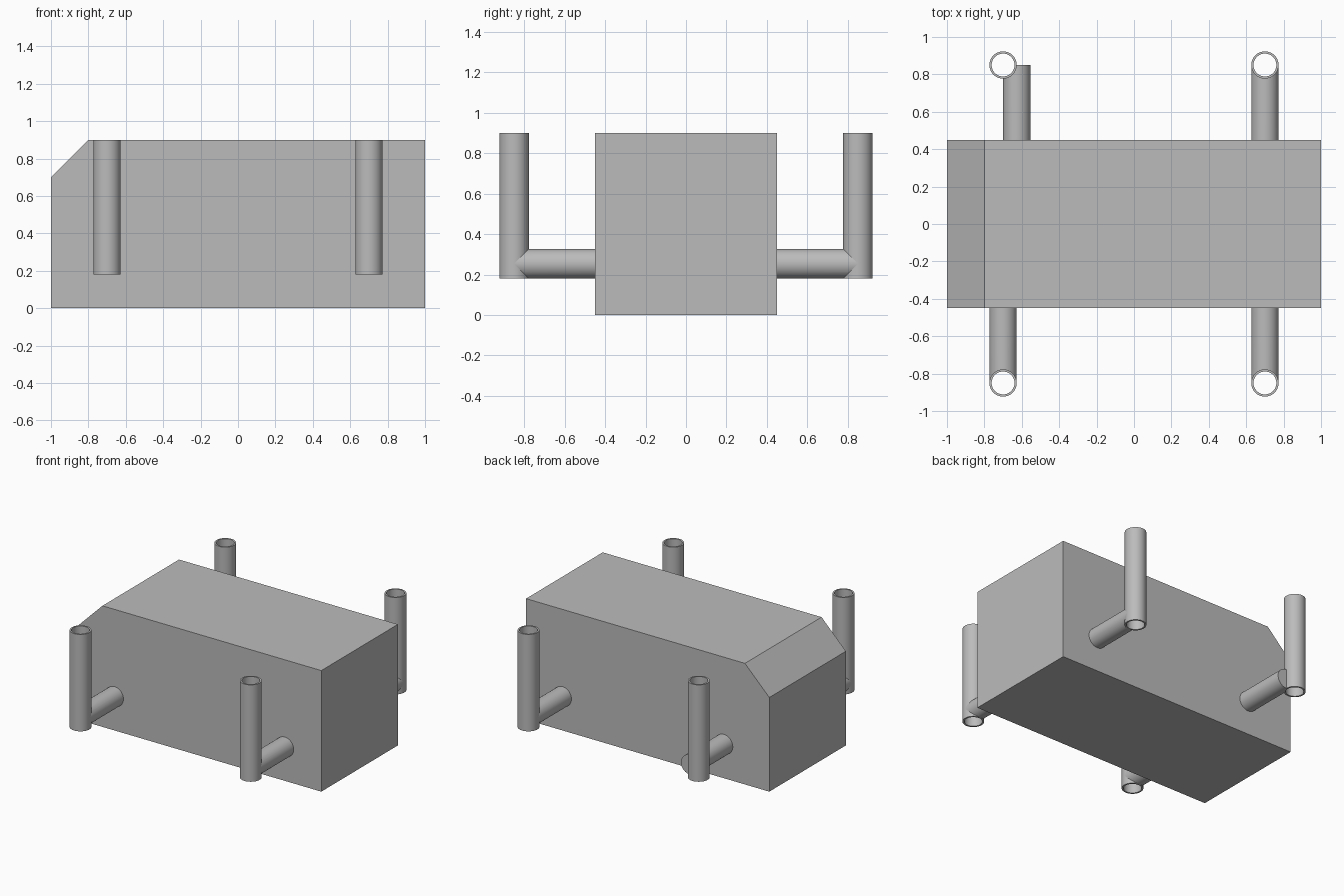
import bpy, bmesh, math
from mathutils import Matrix

cube = bpy.data.objects.get("Cube")
if cube:
    bpy.data.objects.remove(cube, do_unlink=True)

GREY = (0.5, 0.5, 0.5, 1)
grey = bpy.data.materials.new("plain grey")
grey.use_nodes = True
grey.diffuse_color = GREY
grey.node_tree.nodes["Principled BSDF"].inputs["Base Color"].default_value = GREY

RADIUS, BORE = 0.073, 0.061
HEIGHT, HALF_DEPTH, POST_Y = 0.9, 0.45, 0.85
POST_BOTTOM = 0.18
ARM_Z = POST_BOTTOM + RADIUS


def make_object(name, bm):
    bmesh.ops.recalc_face_normals(bm, faces=bm.faces)
    mesh = bpy.data.meshes.new(name)
    bm.to_mesh(mesh)
    bm.free()
    mesh.materials.append(grey)
    obj = bpy.data.objects.new(name, mesh)
    bpy.context.collection.objects.link(obj)
    return obj


def cylinder(name, radius, length, matrix):
    bm = bmesh.new()
    bmesh.ops.create_cone(bm, cap_ends=True, segments=64, radius1=radius,
                          radius2=radius, depth=length, matrix=matrix)
    return make_object(name, bm)


def cut_and_smooth(obj, cutter):
    mod = obj.modifiers.new("bore", "BOOLEAN")
    mod.operation, mod.solver, mod.object = "DIFFERENCE", "EXACT", cutter
    bpy.ops.object.select_all(action="DESELECT")
    bpy.context.view_layer.objects.active = obj
    obj.select_set(True)
    bpy.ops.object.modifier_apply(modifier=mod.name)
    bpy.ops.object.shade_smooth_by_angle(angle=math.radians(35))


# Body: side outline with one sloped corner, extruded through the depth
outline = [(-1, 0), (1, 0), (1, HEIGHT), (-0.8, HEIGHT), (-1, 0.7)]
bm = bmesh.new()
side = bm.faces.new([bm.verts.new((x, -HALF_DEPTH, z)) for x, z in outline])
new = bmesh.ops.extrude_face_region(bm, geom=[side])["geom"]
bmesh.ops.translate(bm, vec=(0, 2 * HALF_DEPTH, 0),
                    verts=[v for v in new if isinstance(v, bmesh.types.BMVert)])
make_object("body", bm)


# Hollow upright post on a horizontal arm, the arm cleared by the post's bore
def post_with_arm(label, x, side, arm_shift=0):
    length = HEIGHT - POST_BOTTOM
    upright = Matrix.Translation((x, side * POST_Y, POST_BOTTOM + length / 2))
    bore = cylinder("bore_cutter", BORE, length + 0.2, upright)
    bore.hide_render = True
    post = cylinder(label + "_post", RADIUS, length, upright)
    start = HALF_DEPTH - 0.02
    arm_matrix = (Matrix.Translation((x + arm_shift, side * (start + POST_Y) / 2, ARM_Z))
                  @ Matrix.Rotation(math.pi / 2, 4, "X"))
    arm = cylinder(label + "_arm", RADIUS, POST_Y - start, arm_matrix)
    for part in (post, arm):
        cut_and_smooth(part, bore)
    bpy.data.objects.remove(bore, do_unlink=True)


post_with_arm("front_right", -0.7, -1)
post_with_arm("front_left", 0.7, -1)
post_with_arm("back_left", 0.7, 1)
# This arm sits off to one side of its post
post_with_arm("back_right", -0.7, 1, arm_shift=RADIUS)
